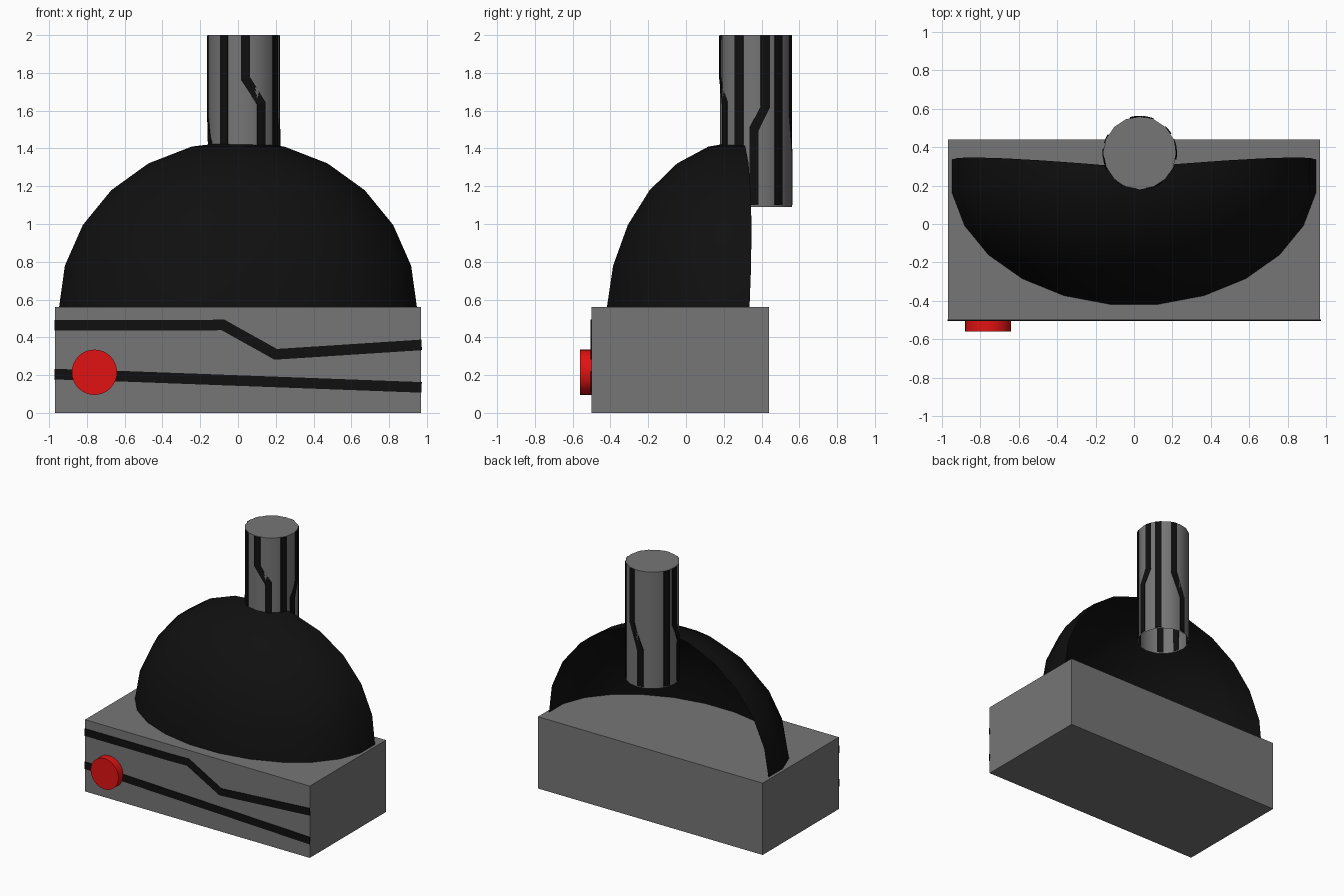
import bpy, bmesh, math
from mathutils import Vector, Matrix

if "Cube" in bpy.data.objects:
    bpy.data.objects.remove(bpy.data.objects["Cube"])


def material(name, rgb):
    m = bpy.data.materials.new(name)
    m.diffuse_color = (*rgb, 1)
    m.use_nodes = True
    m.node_tree.nodes["Principled BSDF"].inputs["Base Color"].default_value = m.diffuse_color
    return m


GREY = material("grey", (0.18, 0.18, 0.18))
BLACK = material("black", (0.005, 0.005, 0.005))
RED = material("red", (0.75, 0.006, 0.006))


def finish(name, bm, mat, smooth=None):
    me = bpy.data.meshes.new(name)
    bm.to_mesh(me)
    bm.free()
    me.materials.append(mat)
    ob = bpy.data.objects.new(name, me)
    bpy.context.collection.objects.link(ob)
    if smooth:
        bpy.ops.object.select_all(action='DESELECT')
        ob.select_set(True)
        bpy.context.view_layer.objects.active = ob
        bpy.ops.object.shade_smooth_by_angle(angle=math.radians(smooth))
    return ob


def ribbon(name, path, half, place):
    """Thin mitred strip along a 2D path, laid on a surface by place(u, v)."""
    pts = [Vector(p) for p in path]
    dirs = [(b - a).normalized() for a, b in zip(pts, pts[1:])]
    bm = bmesh.new()
    rows = []
    for i, p in enumerate(pts):
        d0, d1 = dirs[max(i - 1, 0)], dirs[min(i, len(dirs) - 1)]
        t = (d0 + d1).normalized()
        n = Vector((-t.y, t.x)) / t.dot(d0)
        rows.append([bm.verts.new(place(*(p + n * half * s)))
                     for s in (-1, -0.5, 0, 0.5, 1)])
    for a, b in zip(rows, rows[1:]):
        for j in range(4):
            bm.faces.new((a[j], b[j], b[j + 1], a[j + 1]))
    # face the strip away from what it lies on
    bmesh.ops.reverse_faces(bm, faces=bm.faces[:])
    ob = finish(name, bm, BLACK)
    mod = ob.modifiers.new("thickness", 'SOLIDIFY')
    mod.thickness = 0.008
    mod.offset = -1
    return ob


# base block
bm = bmesh.new()
bmesh.ops.create_cube(bm, size=1, matrix=Matrix.Translation((0, -0.03, 0.28))
                      @ Matrix.Diagonal((1.94, 0.94, 0.56, 1)))
finish("base_block", bm, GREY)

# hollow dome, open at the back: 13 of 24 segments, leaning slightly back
bm = bmesh.new()
apex = bm.verts.new((0, 0.293, 1.44))
rings = []
for r in range(6):
    lat = math.radians(15 * r)
    ring = []
    for k in range(14):
        a = math.radians(-97.5 + 15 * k)
        ring.append(bm.verts.new((
            0.957 * math.cos(lat) * math.sin(a),
            0.248 + 0.045 * math.sin(lat) - 0.674 * math.cos(lat) * math.cos(a),
            0.549 + 0.891 * math.sin(lat))))
    rings.append(ring)
for lo, hi in zip(rings, rings[1:]):
    for k in range(13):
        bm.faces.new((lo[k], lo[k + 1], hi[k + 1], hi[k]))
for k in range(13):
    bm.faces.new((rings[-1][k], rings[-1][k + 1], apex))
finish("dome_shell", bm, BLACK, 40)

# chimney pipe, capped on top and open below
CX, CY, R = 0.03, 0.37, 0.19
bm = bmesh.new()
bmesh.ops.create_cone(bm, cap_ends=True, segments=16, radius1=R, radius2=R,
                      depth=0.91, matrix=Matrix.Translation((CX, CY, 1.545)))
bottom = [f for f in bm.faces if f.normal.z < -0.9]
bmesh.ops.delete(bm, geom=bottom, context='FACES_ONLY')
finish("chimney", bm, GREY, 40)


# button
bm = bmesh.new()
bmesh.ops.create_cone(bm, cap_ends=True, segments=32, radius1=0.12, radius2=0.12,
                      depth=0.07, matrix=Matrix.Translation((-0.76, -0.525, 0.215))
                      @ Matrix.Rotation(math.pi / 2, 4, 'X'))
finish("button", bm, RED, 40)


# stripes on the front of the base
def on_front(u, v):
    return (u, -0.505, v)


ribbon("base_stripe_upper", [(-0.972, 0.463), (-0.25, 0.463), (-0.08, 0.466),
                             (0.2, 0.31), (0.972, 0.36)], 0.028, on_front)
ribbon("base_stripe_lower", [(-0.972, 0.205), (-0.64, 0.195), (0.972, 0.135)],
       0.028, on_front)


# stripes round the chimney: angle from the front, anticlockwise from above
def on_chimney(u, v):
    a = u / R
    return (CX + (R + 0.004) * math.sin(a), CY - (R + 0.004) * math.cos(a), v)


def arc(deg):
    return math.radians(deg) * R


for i, deg in enumerate((-33, 62, 129, 247)):
    ribbon(f"chimney_stripe_straight_{i}", [(arc(deg), 1.998), (arc(deg), 1.1)],
           0.024, on_chimney)
for i, (top, low, z1, z0) in enumerate(((3, 29, 1.77, 1.64), (105, 87, 1.62, 1.5),
                                        (165, 188, 1.58, 1.38), (270, 289, 1.56, 1.43))):
    ribbon(f"chimney_stripe_bent_{i}", [(arc(top), 1.998), (arc(top), z1),
                                        (arc(low), z0), (arc(low), 1.1)],
           0.024, on_chimney)

# turn every strip outward
for ob in bpy.data.objects:
    if "stripe" in ob.name:
        me = ob.data
        c = Vector((CX, CY, 0)) if "chimney" in ob.name else Vector((0, 0, 0))
        p = me.polygons[0]
        out = p.center - c
        out = Vector((out.x, out.y, 0)) if "chimney" in ob.name else Vector((0, -1, 0))
        if p.normal.dot(out) < 0:
            me.flip_normals()
